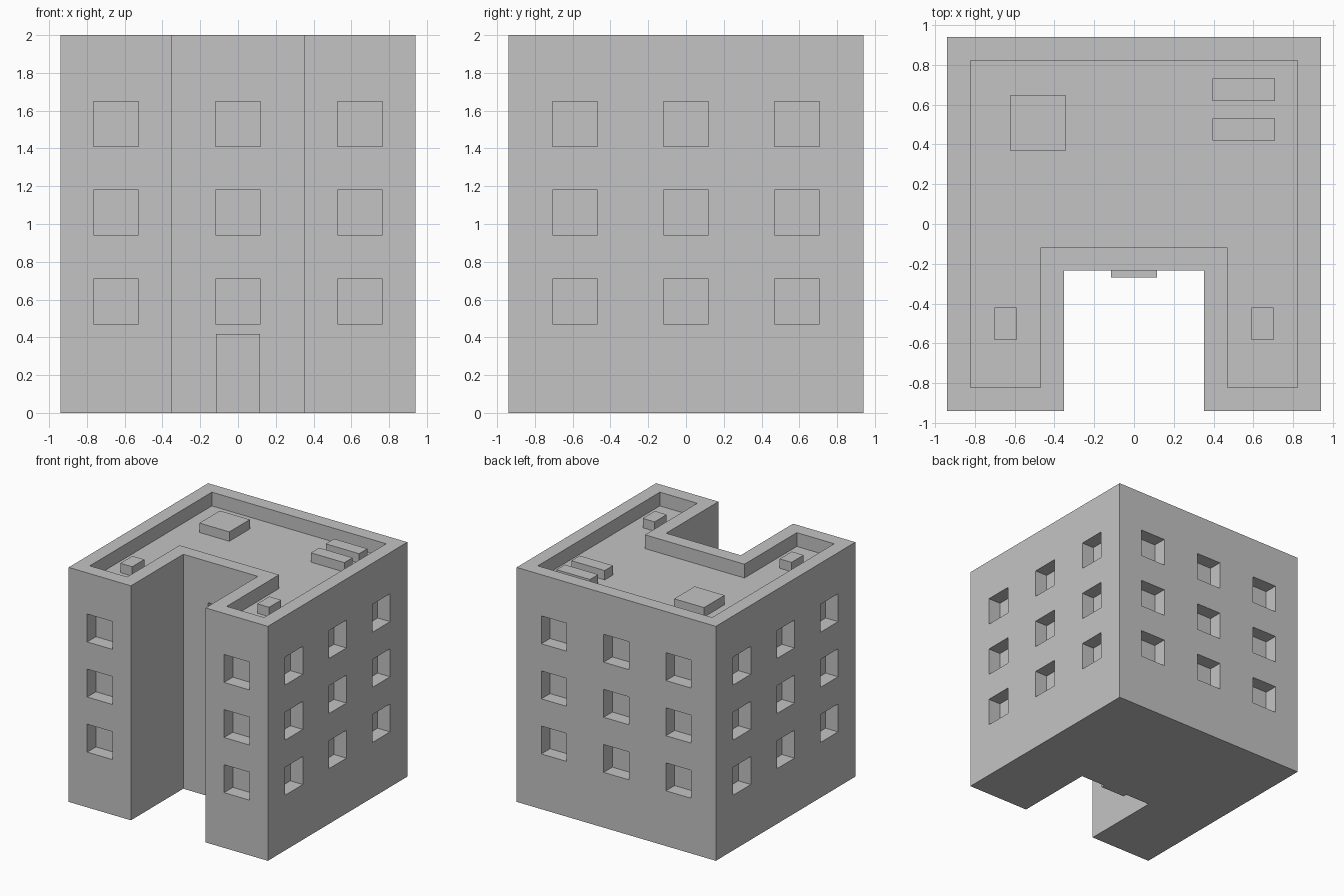
import bpy, bmesh

if "Cube" in bpy.data.objects:
    bpy.data.objects.remove(bpy.data.objects["Cube"])

H = 0.94          # half width of the block
TOP = 2.0
WALL = 0.1175     # parapet thickness, parapet height and window depth
WIN = 0.119       # half size of a window
NOTCH_X, NOTCH_Y = 0.352, -0.235

concrete = bpy.data.materials.new("concrete grey")
concrete.diffuse_color = (0.55, 0.55, 0.55, 1)
concrete.use_nodes = True
concrete.node_tree.nodes["Principled BSDF"].inputs["Base Color"].default_value = concrete.diffuse_color


def add_prism(bm, outline, z0, z1):
    """Extrude a closed xy outline from z0 up to z1."""
    face = bm.faces.new([bm.verts.new((x, y, z0)) for x, y in outline])
    up = bmesh.ops.extrude_face_region(bm, geom=[face])
    verts = [g for g in up["geom"] if isinstance(g, bmesh.types.BMVert)]
    bmesh.ops.translate(bm, verts=verts, vec=(0, 0, z1 - z0))


def add_box(bm, x0, x1, y0, y1, z0, z1):
    add_prism(bm, [(x0, y0), (x1, y0), (x1, y1), (x0, y1)], z0, z1)


def finish(bm, name):
    bmesh.ops.recalc_face_normals(bm, faces=bm.faces)
    mesh = bpy.data.meshes.new(name)
    bm.to_mesh(mesh)
    bm.free()
    mesh.materials.append(concrete)
    obj = bpy.data.objects.new(name, mesh)
    bpy.context.collection.objects.link(obj)
    return obj


def box(name, *bounds):
    bm = bmesh.new()
    add_box(bm, *bounds)
    return finish(bm, name)


def u_outline(inset):
    """U-shaped floor plan, open at the front, shrunk by inset."""
    h, nx, ny = H - inset, NOTCH_X + inset, NOTCH_Y + inset
    return [(-h, -h), (-nx, -h), (-nx, ny), (nx, ny),
            (nx, -h), (h, -h), (h, h), (-h, h)]


# Main block
bm = bmesh.new()
add_prism(bm, u_outline(0), 0, TOP)
building = finish(bm, "building")

# Cutter: sunken roof and all window recesses
bm = bmesh.new()
add_prism(bm, u_outline(WALL), TOP - WALL, TOP + 0.1)
OUT = 0.05
for z in (0.59, 1.06, 1.53):
    zs = (z - WIN, z + WIN)
    for c in (-0.588, 0, 0.588):
        span = (c - WIN, c + WIN)
        add_box(bm, *span, H - WALL, H + OUT, *zs)           # back
        add_box(bm, H - WALL, H + OUT, *span, *zs)           # right
        add_box(bm, -H - OUT, -H + WALL, *span, *zs)         # left
    for c, y in ((-0.646, -H), (0, NOTCH_Y), (0.646, -H)):   # front
        add_box(bm, c - WIN, c + WIN, y - OUT, y + WALL, *zs)
cutter = finish(bm, "recess_cutter")
cutter.hide_render = True

mod = building.modifiers.new("recesses", 'BOOLEAN')
mod.operation = 'DIFFERENCE'
mod.solver = 'EXACT'
mod.object = cutter
bpy.context.view_layer.objects.active = building
building.select_set(True)
bpy.ops.object.modifier_apply(modifier=mod.name)
bpy.data.objects.remove(cutter)

# Entrance door in the courtyard
box("door", -0.116, 0.116, NOTCH_Y - 0.033, NOTCH_Y + 0.01, 0, 0.417)

# Rooftop units
ROOF = TOP - WALL
UNIT_TOP = ROOF + 0.08
box("roof_hatch", -0.623, -0.341, 0.37, 0.646, ROOF - 0.01, UNIT_TOP)
for i, y in enumerate((0.475, 0.675)):
    box(f"long_roof_unit_{i + 1}", 0.395, 0.71, y - 0.056, y + 0.056, ROOF - 0.01, UNIT_TOP)
for side, x in (("left", -0.646), ("right", 0.646)):
    box(f"{side}_roof_vent", x - 0.056, x + 0.056, -0.583, -0.42, ROOF - 0.01, UNIT_TOP)
